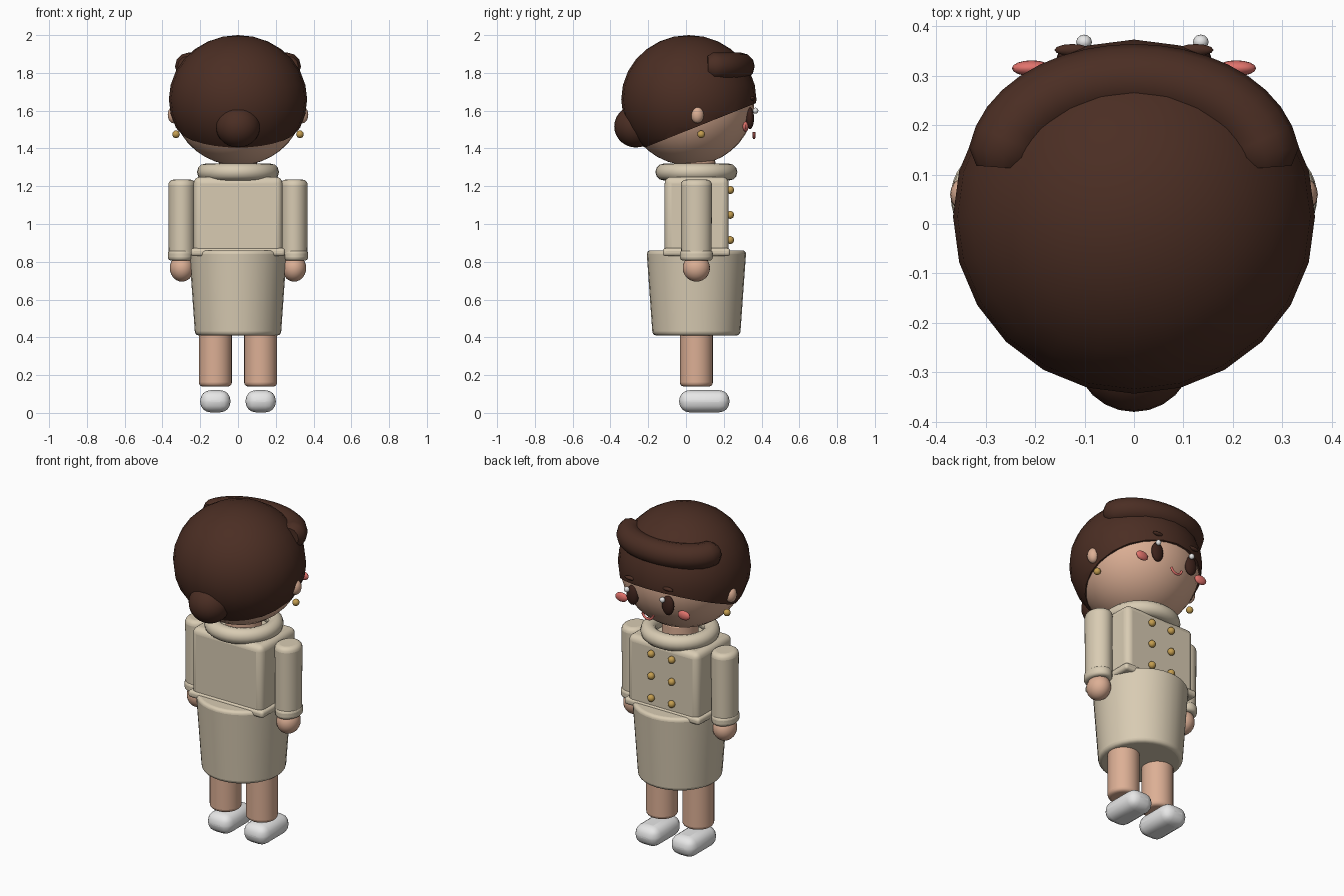
import bpy, bmesh, math
from mathutils import Vector, Matrix

if "Cube" in bpy.data.objects:
    bpy.data.objects.remove(bpy.data.objects["Cube"], do_unlink=True)


def material(name, r, g, b):
    m = bpy.data.materials.new(name)
    m.use_nodes = True
    m.diffuse_color = (r, g, b, 1)
    shader = m.node_tree.nodes["Principled BSDF"]
    shader.inputs["Base Color"].default_value = (r, g, b, 1)
    shader.inputs["Roughness"].default_value = 0.7
    return m


HAIR = material("brown hair", 0.07, 0.027, 0.017)
SKIN = material("skin", 0.72, 0.43, 0.30)
CLOTH = material("beige cloth", 0.69, 0.60, 0.45)
WHITE = material("white", 0.80, 0.80, 0.80)
GOLD = material("gold", 0.55, 0.34, 0.08)
PINK = material("pink", 0.75, 0.17, 0.15)
DARK = material("dark brown", 0.045, 0.016, 0.011)
MID = 0.055  # depth of the body's centre line


def finish(name, bm, mat, angle=40):
    bmesh.ops.recalc_face_normals(bm, faces=bm.faces)
    mesh = bpy.data.meshes.new(name)
    bm.to_mesh(mesh)
    bm.free()
    mesh.materials.append(mat)
    ob = bpy.data.objects.new(name, mesh)
    bpy.context.collection.objects.link(ob)
    bpy.ops.object.select_all(action="DESELECT")
    ob.select_set(True)
    bpy.context.view_layer.objects.active = ob
    bpy.ops.object.shade_smooth_by_angle(angle=math.radians(angle))
    return ob


def ball(name, centre, radii, mat, segments=24, cut=None):
    bm = bmesh.new()
    bmesh.ops.create_uvsphere(bm, u_segments=segments, v_segments=segments // 2 + 2, radius=1)
    bmesh.ops.transform(bm, matrix=Matrix.Translation(centre) @ Matrix.Diagonal((*radii, 1)), verts=bm.verts)
    if cut:
        geom = bm.verts[:] + bm.edges[:] + bm.faces[:]
        result = bmesh.ops.bisect_plane(bm, geom=geom, plane_co=cut[0], plane_no=cut[1], clear_inner=True)
        rim = [e for e in result["geom_cut"] if isinstance(e, bmesh.types.BMEdge)]
        bmesh.ops.contextual_create(bm, geom=rim)
    return finish(name, bm, mat)


def bevelled(name, bm, mat, width, segments=4):
    ob = finish(name, bm, mat)
    mod = ob.modifiers.new("soft edges", "BEVEL")
    mod.width, mod.segments, mod.limit_method = width, segments, "ANGLE"
    return ob


def box(name, low, high, mat, width):
    low, high = Vector(low), Vector(high)
    bm = bmesh.new()
    bmesh.ops.create_cube(bm, size=1)
    bmesh.ops.transform(bm, matrix=Matrix.Translation((low + high) / 2) @ Matrix.Diagonal((*(high - low), 1)),
                        verts=bm.verts)
    return bevelled(name, bm, mat, width)


def column(name, x, z0, z1, r0, r1, mat, width, squash=1.0):
    bm = bmesh.new()
    bmesh.ops.create_cone(bm, cap_ends=True, segments=32, radius1=r0, radius2=r1, depth=z1 - z0)
    bmesh.ops.transform(bm, matrix=Matrix.Translation((x, MID, (z0 + z1) / 2)) @ Matrix.Diagonal((squash, 1, 1, 1)),
                        verts=bm.verts)
    return bevelled(name, bm, mat, width)


def tube(name, points, radius, mat, closed=False, taper=1.0):
    curve = bpy.data.curves.new(name, "CURVE")
    curve.dimensions = "3D"
    curve.bevel_depth, curve.bevel_resolution = radius, 4
    curve.use_fill_caps = True
    curve.resolution_u = 4
    spline = curve.splines.new("POLY")
    spline.points.add(len(points) - 1)
    for i, (target, co) in enumerate(zip(spline.points, points)):
        target.co = (*co, 1)
        target.radius = taper if i in (0, len(points) - 1) else 1
    spline.use_cyclic_u = closed
    spline.use_smooth = True
    curve.materials.append(mat)
    ob = bpy.data.objects.new(name, curve)
    bpy.context.collection.objects.link(ob)
    return ob


def arc(centre, rx, start, end, count, ry=None, upright=False):
    pts = []
    for i in range(count):
        a = math.radians(start + (end - start) * i / (count - 1))
        u, v = rx * math.cos(a), (ry or rx) * math.sin(a)
        pts.append(Vector(centre) + Vector((u, 0, v) if upright else (u, v, 0)))
    return pts


# Head and hair
ball("head", (0, 0.02, 1.645), (0.348, 0.342, 0.335), SKIN, 32)
ball("hair_cap", (0, 0.015, 1.66), (0.366, 0.358, 0.34), HAIR, 24,
     cut=((0, 0, 1.492), (0, -0.4, 1)))
ball("hair_bun", (0, -0.265, 1.517), (0.118, 0.115, 0.112), HAIR)
tube("fringe_roll", arc((0, 0.12, 1.835), 0.265, -2, 182, 21, ry=0.172), 0.072, HAIR, taper=0.75)

# Face
tube("mouth", arc((0, 0.36, 1.492), 0.036, 190, 350, 13, upright=True), 0.007, PINK)
for side, word in ((1, "left"), (-1, "right")):
    ball(word + "_eye", (side * 0.118, 0.338, 1.56), (0.038, 0.022, 0.058), DARK, 16)
    ball(word + "_eye_glint", (side * 0.118 + 0.017, 0.368, 1.60), (0.016, 0.015, 0.016), WHITE, 12)
    ball(word + "_eyebrow", (side * 0.125, 0.352, 1.665), (0.036, 0.012, 0.011), HAIR, 12)
    ball(word + "_cheek", (side * 0.207, 0.315, 1.515), (0.04, 0.016, 0.027), PINK, 16)
    ball(word + "_ear", (side * 0.34, 0.06, 1.578), (0.032, 0.035, 0.045), SKIN, 16)
    ball(word + "_earring", (side * 0.328, 0.08, 1.475), (0.02, 0.02, 0.02), GOLD, 16)

# Jacket
column("neck", 0, 1.2, 1.34, 0.1, 0.1, SKIN, 0.01)
ring = arc((0, MID, 1.275), 0.172, 0, 360, 37)[:-1]
tube("collar", ring, 0.045, CLOTH, closed=True)
box("jacket", (-0.235, -0.113, 0.83), (0.235, 0.226, 1.25), CLOTH, 0.035)
box("waistband", (-0.25, -0.123, 0.83), (0.25, 0.234, 0.872), CLOTH, 0.016)
for x in (-0.068, 0.068):
    for row, z in enumerate((1.18, 1.048, 0.915)):
        ball(f"button_{'left' if x > 0 else 'right'}_{row + 1}", (x, 0.234, z), (0.021, 0.02, 0.021), GOLD, 16)

# Skirt
column("skirt", 0, 0.41, 0.86, 0.232, 0.264, CLOTH, 0.02, squash=0.98)

# Arms and legs
for side, word in ((1, "left"), (-1, "right")):
    x = side * 0.297
    column(word + "_sleeve", x, 0.82, 1.235, 0.08, 0.083, CLOTH, 0.028, squash=0.87)
    column(word + "_cuff", x + side * 0.004, 0.806, 0.862, 0.087, 0.087, CLOTH, 0.018, squash=0.8)
    ball(word + "_hand", (x, MID, 0.767), (0.064, 0.072, 0.072), SKIN)
    column(word + "_leg", side * 0.12, 0.14, 0.5, 0.087, 0.087, SKIN, 0.02)
    box(word + "_shoe", (side * 0.12 - 0.08, -0.036, 0.003), (side * 0.12 + 0.08, 0.23, 0.12), WHITE, 0.054)
